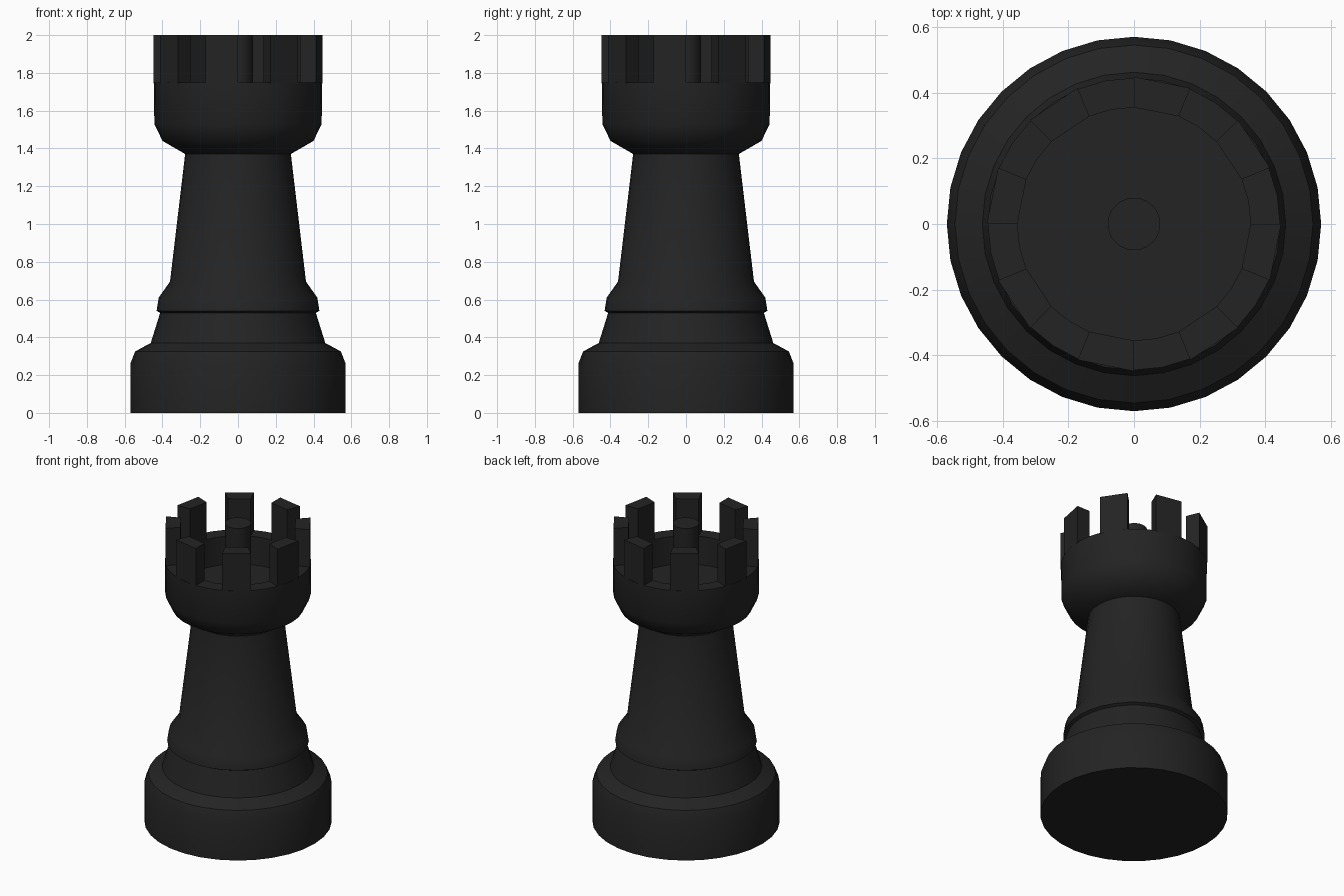
import bpy, bmesh, math
from math import cos, sin, radians

if "Cube" in bpy.data.objects:
    bpy.data.objects.remove(bpy.data.objects["Cube"])

ebony = bpy.data.materials.new("ebony_black")
ebony.diffuse_color = (0.017, 0.017, 0.017, 1)
ebony.use_nodes = True
ebony.node_tree.nodes["Principled BSDF"].inputs["Base Color"].default_value = ebony.diffuse_color


def finish(name, bm, smooth_angle=None):
    bmesh.ops.recalc_face_normals(bm, faces=bm.faces)
    mesh = bpy.data.meshes.new(name)
    bm.to_mesh(mesh)
    bm.free()
    obj = bpy.data.objects.new(name, mesh)
    bpy.context.collection.objects.link(obj)
    mesh.materials.append(ebony)
    if smooth_angle:
        bpy.ops.object.select_all(action='DESELECT')
        obj.select_set(True)
        bpy.context.view_layer.objects.active = obj
        bpy.ops.object.shade_smooth_by_angle(angle=radians(smooth_angle))
    return obj


def lathe(name, profile, sides=32):
    """Turn a (radius, height) profile about z and cap both ends."""
    bm = bmesh.new()
    rings = [[bm.verts.new((r * cos(math.tau * i / sides), r * sin(math.tau * i / sides), z))
              for i in range(sides)] for r, z in profile]
    for low, high in zip(rings, rings[1:]):
        for i in range(sides):
            j = (i + 1) % sides
            bm.faces.new((low[i], low[j], high[j], high[i]))
    bm.faces.new(rings[0][::-1])
    bm.faces.new(rings[-1])
    return finish(name, bm, 40)


# Foot, collar and tapering shaft in one turned piece
lathe("base_and_shaft", [
    (0.57, 0), (0.57, 0.26), (0.545, 0.325), (0.462, 0.37), (0.412, 0.53),
    (0.431, 0.54), (0.42, 0.61), (0.36, 0.695), (0.28, 1.37)])

# Flared head, hollowed to a sunken floor
lathe("tower_head", [
    (0.27, 1.365), (0.40, 1.44), (0.443, 1.53), (0.445, 1.75),
    (0.355, 1.75), (0.355, 1.56)])

# Central post
lathe("centre_post", [(0.08, 1.55), (0.08, 2.0)], 24)

# Eight battlements, each one sixteenth of the rim
bm = bmesh.new()
for k in range(8):
    a0 = radians(22.5 + 45 * k)
    a1 = a0 + radians(22.5)
    plan = [(0.355, a0), (0.448, a0), (0.448, a1), (0.355, a1)]
    low, high = [[bm.verts.new((r * cos(a), r * sin(a), z)) for r, a in plan]
                 for z in (1.745, 2.0)]
    bm.faces.new(low[::-1])
    bm.faces.new(high)
    for i in range(4):
        j = (i + 1) % 4
        bm.faces.new((low[i], low[j], high[j], high[i]))
finish("battlements", bm)
